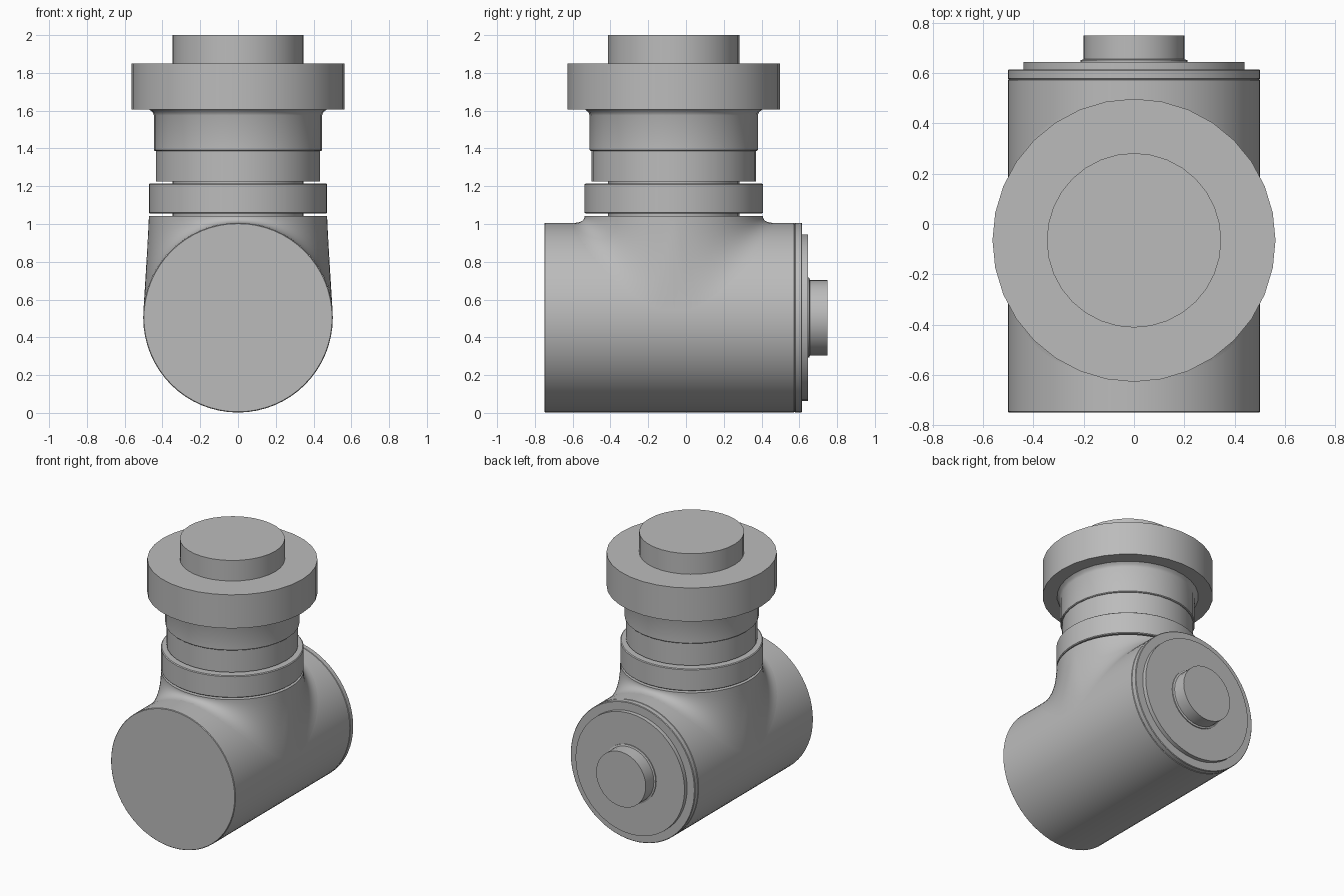
import bpy, bmesh
from math import sin, cos, pi, sqrt, radians, copysign
from mathutils import Matrix

cube = bpy.data.objects.get("Cube")
if cube:
    bpy.data.objects.remove(cube, do_unlink=True)

grey = bpy.data.materials.new("plain_grey")
grey.use_nodes = True
colour = (0.5, 0.5, 0.5, 1)
grey.diffuse_color = colour
grey.node_tree.nodes["Principled BSDF"].inputs["Base Color"].default_value = colour

R, AXIS_Z = 0.502, 0.504      # body radius and axis height
COLUMN_Y = -0.065             # position of the upright column
NECK_R, NECK_TOP = 0.472, 1.043


def finish(bm, name):
    bmesh.ops.recalc_face_normals(bm, faces=bm.faces)
    mesh = bpy.data.meshes.new(name)
    bm.to_mesh(mesh)
    bm.free()
    mesh.materials.append(grey)
    obj = bpy.data.objects.new(name, mesh)
    bpy.context.collection.objects.link(obj)
    bpy.ops.object.select_all(action="DESELECT")
    obj.select_set(True)
    bpy.context.view_layer.objects.active = obj
    bpy.ops.object.shade_smooth_by_angle(angle=radians(30))
    return obj


def skin(bm, rings):
    """Join rings of vertices with quads and close both ends."""
    n = len(rings[0])
    for a, b in zip(rings, rings[1:]):
        for i in range(n):
            j = (i + 1) % n
            bm.faces.new((a[i], a[j], b[j], b[i]))
    bm.faces.new(rings[0])
    bm.faces.new(rings[-1])


def turned(name, profile, sides, matrix):
    """Solid of revolution from (radius, height) pairs."""
    bm = bmesh.new()
    skin(bm, [[bm.verts.new((r * cos(2 * pi * i / sides), r * sin(2 * pi * i / sides), h))
               for i in range(sides)] for r, h in profile])
    bm.transform(matrix)
    return finish(bm, name)


upright = Matrix.Translation((0, COLUMN_Y, 0))
lying = Matrix.Translation((0, 0, AXIS_Z)) @ Matrix.Rotation(-pi / 2, 4, "X")

# Lying body with its rear cover and stub
turned("main_body", [(R - 0.004, -0.75), (R, -0.746), (R, 0.572), (R - 0.004, 0.575)], 64, lying)
turned("rear_ring", [(R - 0.004, 0.575), (R, 0.579), (R, 0.611), (R - 0.004, 0.615)], 64, lying)
turned("rear_cover", [(0.44, 0.6), (0.44, 0.645)], 48, lying)
turned("rear_stub", [(0.212, 0.64), (0.212, 0.652), (0.2, 0.656), (0.2, 0.75)], 32, lying)

# Upright stack
turned("core", [(0.347, 0.9), (0.347, 2.0)], 32, upright)
turned("collar", [(0.466, 1.055), (0.472, 1.06), (0.472, 1.21), (0.466, 1.215)], 48, upright)
turned("lower_sleeve", [(0.435, 1.225), (0.435, 1.387)], 32, upright)
turned("upper_sleeve", [(0.44, 1.387), (0.445, 1.392), (0.445, 1.575),
                        (0.452, 1.592), (0.468, 1.605)], 32, upright)
turned("flange", [(0.563, 1.605), (0.563, 1.85)], 32, upright)


# Neck: a blend that sweeps from a round top onto the body
def swell(v):
    return copysign(abs(v) ** 0.7, v)


def neck_point(a, t):
    tx, ty = NECK_R * cos(a), NECK_R * sin(a)
    fx, fy = 0.501 * swell(cos(a)), 0.53 * swell(sin(a))
    rise = sqrt(R * R - fx * fx)
    bend = min(NECK_TOP, AXIS_Z + (R * R - fx * tx) / rise)
    k, m, f = (1 - t) ** 2, 2 * t * (1 - t), t * t
    return ((k + m) * tx + f * fx,
            (k + m) * ty + f * fy + COLUMN_Y,
            k * NECK_TOP + m * bend + f * (AXIS_Z + rise))


bm = bmesh.new()
sides, steps = 96, 12
skin(bm, [[bm.verts.new(neck_point(2 * pi * i / sides, s / steps)) for i in range(sides)]
          for s in range(steps + 1)])
# The underside lies inside the body, so only the visible skin is kept
bottom = max((f for f in bm.faces if len(f.verts) > 4), key=lambda f: -f.calc_center_median().z)
bmesh.ops.delete(bm, geom=[bottom], context="FACES_ONLY")
finish(bm, "neck")
